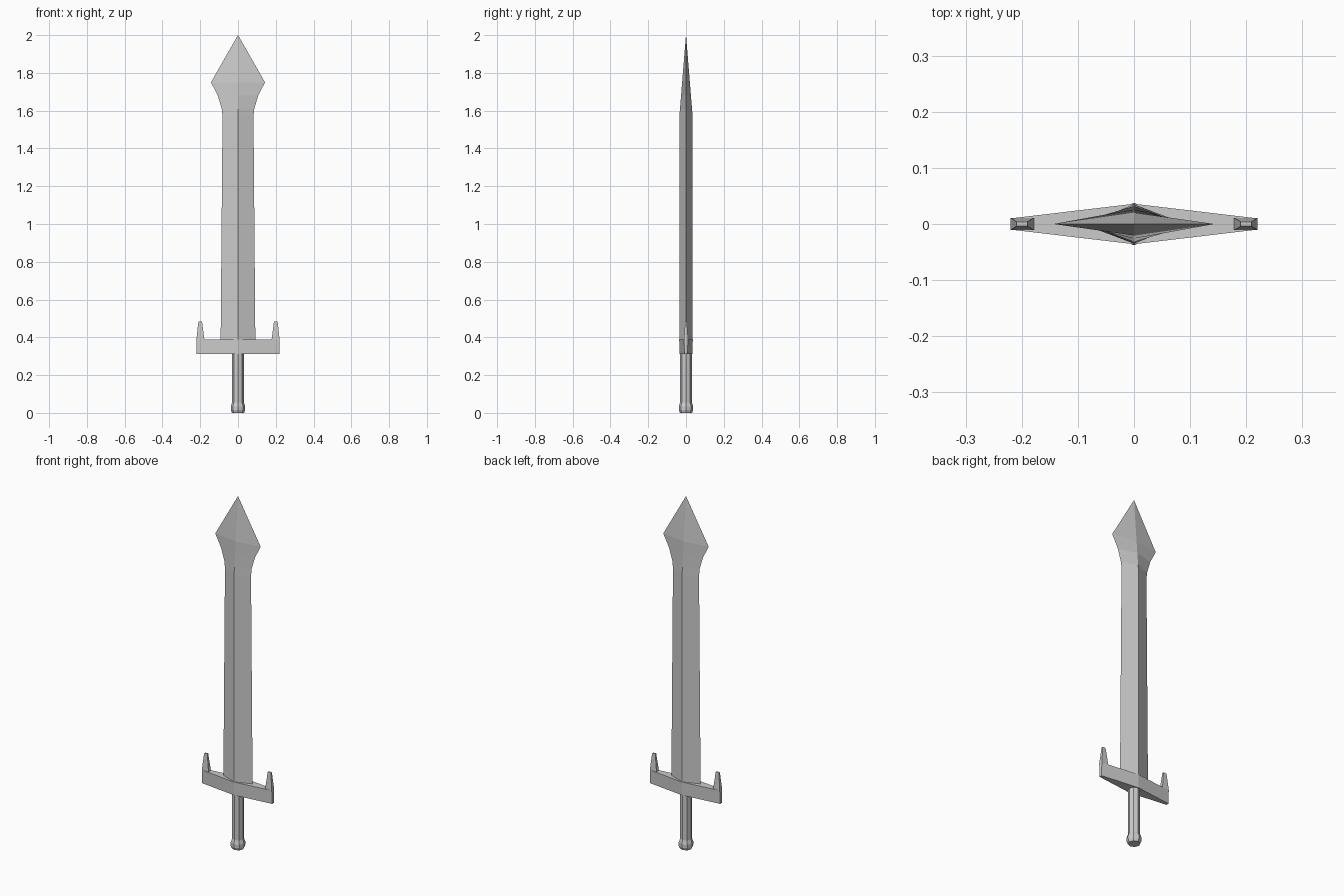
import bpy, bmesh
from math import cos, sin, tau

if "Cube" in bpy.data.objects:
    bpy.data.objects.remove(bpy.data.objects["Cube"])


def loft(name, rings):
    """Skin a stack of matching rings and cap both ends."""
    bm = bmesh.new()
    loops = [[bm.verts.new(p) for p in ring] for ring in rings]
    for a, b in zip(loops, loops[1:]):
        n = len(a)
        for i in range(n):
            j = (i + 1) % n
            bm.faces.new((a[i], a[j], b[j], b[i]))
    bm.faces.new(loops[0][::-1])
    bm.faces.new(loops[-1])
    bmesh.ops.remove_doubles(bm, verts=bm.verts, dist=1e-5)
    bmesh.ops.recalc_face_normals(bm, faces=bm.faces)
    mesh = bpy.data.meshes.new(name)
    bm.to_mesh(mesh)
    bm.free()
    obj = bpy.data.objects.new(name, mesh)
    bpy.context.collection.objects.link(obj)
    return obj


def diamond(z, hx, hy):
    return [(hx, 0, z), (0, hy, z), (-hx, 0, z), (0, -hy, z)]


def octagon(z, r):
    return [(r * cos(tau * i / 8), r * sin(tau * i / 8), z) for i in range(8)]


def rect(z, x0, x1, hy):
    return [(x0, -hy, z), (x1, -hy, z), (x1, hy, z), (x0, hy, z)]


def hexagon(z, hx, end, mid):
    return [(hx, -end, z), (hx, end, z), (0, mid, z),
            (-hx, end, z), (-hx, -end, z), (0, -mid, z)]


# Diamond-section blade flaring into a spear-shaped head
loft("blade", [diamond(*s) for s in (
    (0.37, 0.092, 0.034), (1.57, 0.082, 0.035), (1.61, 0.086, 0.032),
    (1.68, 0.107, 0.026), (1.75, 0.143, 0.0205), (2.0, 0.0002, 0.0002))])

# Crossguard tapering towards its ends
loft("crossguard", [hexagon(0.312, 0.22, 0.008, 0.034),
                    hexagon(0.388, 0.22, 0.010, 0.036)])

# Upright prong at each end of the guard
prong = loft("guard_prongs", [rect(0.38, 0.178, 0.22, 0.011),
                              rect(0.388, 0.178, 0.22, 0.011),
                              rect(0.474, 0.189, 0.211, 0.005),
                              rect(0.485, 0.190, 0.209, 0.004)])
prong.modifiers.new("mirror", 'MIRROR').use_axis[0] = True

# Octagonal grip and pommel
loft("grip", [octagon(0.05, 0.031), octagon(0.32, 0.031)])
loft("pommel", [octagon(*s) for s in (
    (0.0, 0.032), (0.015, 0.038), (0.035, 0.038), (0.056, 0.031))])
